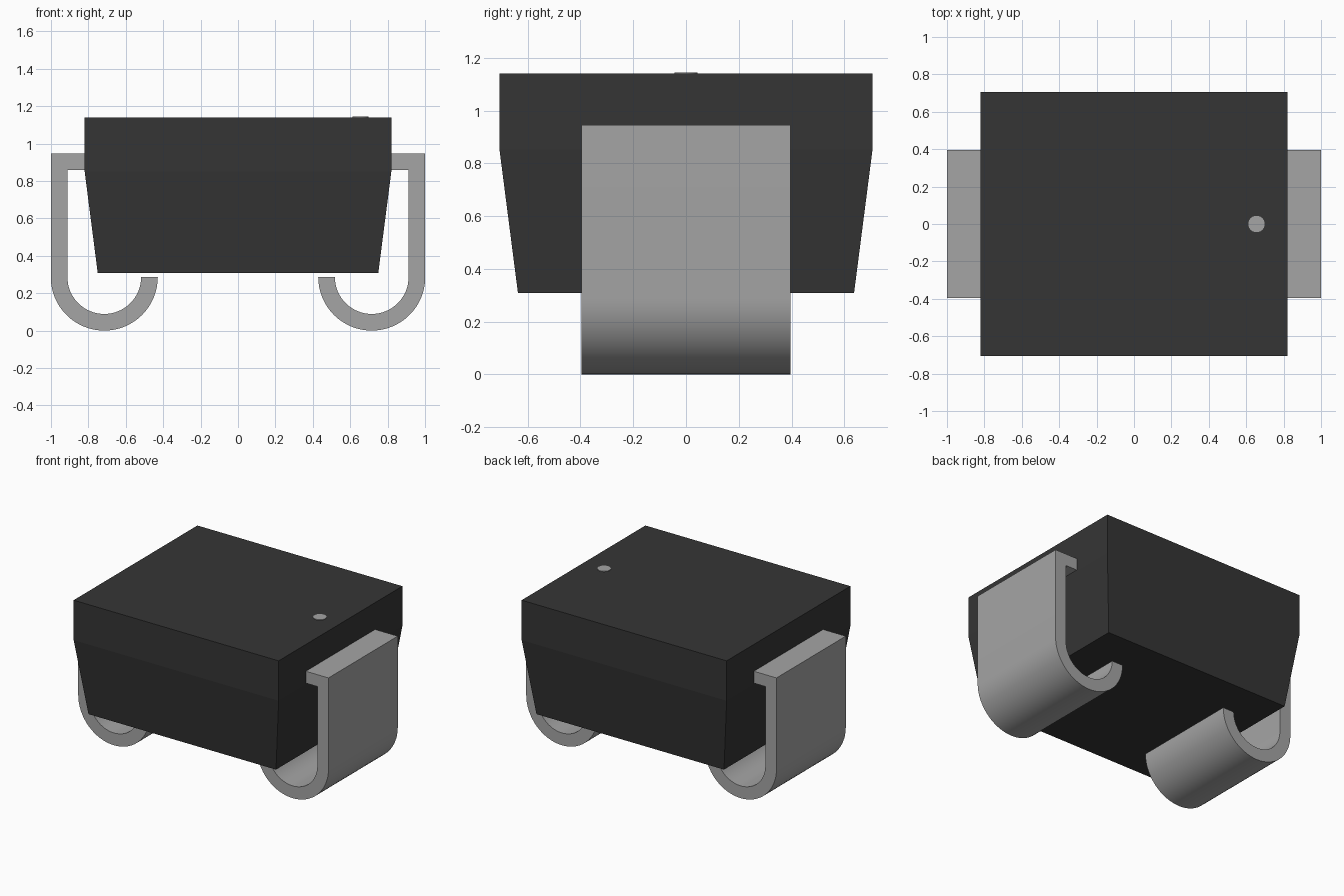
import bpy
import bmesh
import math

cube = bpy.data.objects.get("Cube")
if cube:
    bpy.data.objects.remove(cube, do_unlink=True)


def material(name, rgb):
    m = bpy.data.materials.new(name)
    m.use_nodes = True
    m.diffuse_color = (*rgb, 1)
    m.node_tree.nodes["Principled BSDF"].inputs["Base Color"].default_value = (*rgb, 1)
    return m


black = material("black plastic", (0.036, 0.036, 0.036))
grey = material("grey metal", (0.375, 0.375, 0.375))


def loft(name, rings, mat, smooth=False):
    """Join matching closed rings of points into a capped solid."""
    bm = bmesh.new()
    loops = [[bm.verts.new(p) for p in ring] for ring in rings]
    n = len(loops[0])
    for a, b in zip(loops, loops[1:]):
        for i in range(n):
            j = (i + 1) % n
            bm.faces.new((a[i], a[j], b[j], b[i]))
    bm.faces.new(loops[0][::-1])
    bm.faces.new(loops[-1])
    bmesh.ops.recalc_face_normals(bm, faces=bm.faces)
    mesh = bpy.data.meshes.new(name)
    bm.to_mesh(mesh)
    bm.free()
    mesh.materials.append(mat)
    obj = bpy.data.objects.new(name, mesh)
    bpy.context.collection.objects.link(obj)
    if smooth:
        bpy.ops.object.select_all(action='DESELECT')
        obj.select_set(True)
        bpy.context.view_layer.objects.active = obj
        bpy.ops.object.shade_smooth_by_angle(angle=math.radians(30))
    return obj


# Body: straight upper block over a tapered lower block
def rectangle(hx, hy, z):
    return [(-hx, -hy, z), (hx, -hy, z), (hx, hy, z), (-hx, hy, z)]


loft("body", [rectangle(0.75, 0.637, 0.308),
              rectangle(0.82, 0.707, 0.852),
              rectangle(0.82, 0.707, 1.14)], black)

# Leads: flat strip bent down the side and curled under the body
CX, CZ, R_OUT, R_IN, HALF_W = 0.715, 0.286, 0.286, 0.197, 0.396
STEPS = 32


def arc(r, start, end):
    angles = [start + (end - start) * i / STEPS for i in range(STEPS + 1)]
    return [(CX + r * math.cos(a), CZ + r * math.sin(a)) for a in angles]


profile = [(0.80, 0.86), (0.80, 0.946), (CX + R_OUT, 0.946)]
profile += arc(R_OUT, 0, -math.pi)
profile += arc(R_IN, -math.pi, 0)
profile += [(CX + R_IN, 0.86)]

for side, sign in (("left", 1), ("right", -1)):
    loft(f"{side}_lead",
         [[(sign * x, y, z) for x, z in profile] for y in (-HALF_W, HALF_W)],
         grey, smooth=True)

# Marker dot on the top
loft("marker_dot",
     [[(0.655 + 0.044 * math.cos(math.tau * i / 32), 0.044 * math.sin(math.tau * i / 32), z)
       for i in range(32)] for z in (1.138, 1.144)], grey, smooth=True)
